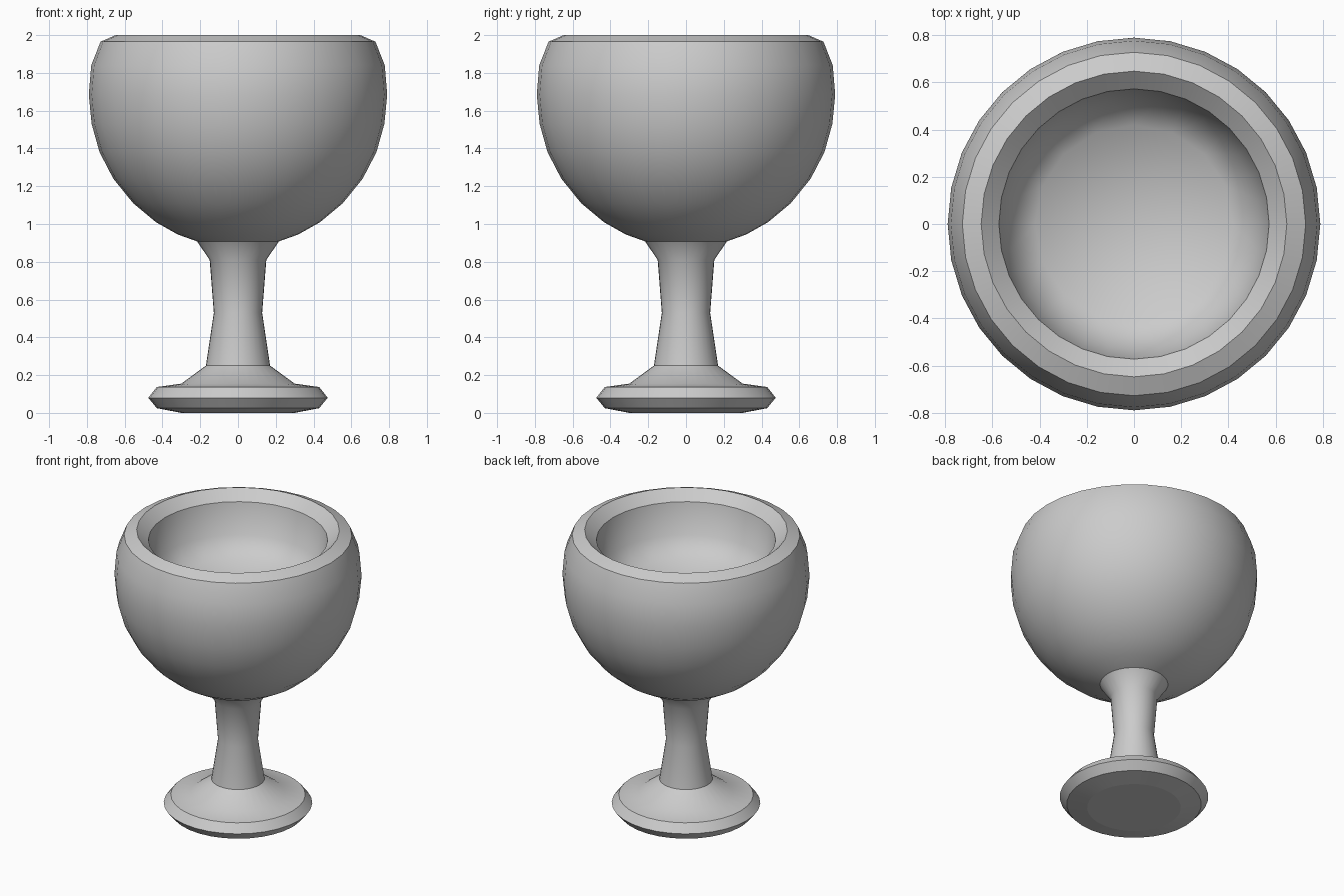
import bpy
import bmesh
import math

SIDES = 32

old = bpy.data.objects.get("Cube")
if old:
    bpy.data.objects.remove(old, do_unlink=True)

grey = bpy.data.materials.new("plain_grey")
grey.use_nodes = True
colour = (0.6, 0.6, 0.6, 1.0)
grey.diffuse_color = colour
grey.node_tree.nodes["Principled BSDF"].inputs["Base Color"].default_value = colour


def ring(bm, radius, z, count=SIDES):
    """Circle of vertices; a zero radius gives one pole vertex."""
    if radius == 0:
        return [bm.verts.new((0, 0, z))]
    step = math.tau / count
    return [bm.verts.new((radius * math.cos(i * step), radius * math.sin(i * step), z))
            for i in range(count)]


def bridge(bm, a, b):
    """Join two rings; b may have equal sides, half the sides or be a pole."""
    n = len(a)
    for i in range(n):
        j = (i + 1) % n
        if len(b) == 1:
            bm.faces.new((a[i], a[j], b[0]))
        elif len(b) == n:
            bm.faces.new((a[i], a[j], b[j], b[i]))
        else:
            # Alternating triangles onto a ring with half the sides
            k = (i + 1) // 2 % len(b)
            bm.faces.new((a[i], a[j], b[k]))
            if i % 2:
                bm.faces.new((a[i], b[k], b[k - 1]))


def lathe(name, profile, angle):
    """Turned part from (radius, height, sides) steps."""
    bm = bmesh.new()
    rings = [ring(bm, *step) for step in profile]
    for a, b in zip(rings, rings[1:]):
        bridge(bm, a, b)
    mesh = bpy.data.meshes.new(name)
    bm.to_mesh(mesh)
    bm.free()
    mesh.materials.append(grey)
    obj = bpy.data.objects.new(name, mesh)
    bpy.context.collection.objects.link(obj)
    bpy.ops.object.select_all(action="DESELECT")
    obj.select_set(True)
    bpy.context.view_layer.objects.active = obj
    bpy.ops.object.shade_smooth_by_angle(angle=math.radians(angle))
    return obj


# Foot and waisted stem, turned from the underside up
lathe("foot_and_stem", [
    (0.30, 0.0), (0.43, 0.025), (0.475, 0.08), (0.43, 0.137), (0.30, 0.155),
    (0.17, 0.25), (0.128, 0.53), (0.15, 0.81), (0.217, 0.908)], 32)

# Flat underside of the foot
bm = bmesh.new()
bm.faces.new(list(reversed(ring(bm, 0.30, 0.0))))
mesh = bpy.data.meshes.new("foot_underside")
bm.to_mesh(mesh)
bm.free()
mesh.materials.append(grey)
bpy.context.collection.objects.link(bpy.data.objects.new("foot_underside", mesh))

# Rounded bowl with bevelled rim
lathe("bowl_and_rim", [
    (0.217, 0.908), (0.32, 0.945), (0.435, 1.01), (0.555, 1.11), (0.66, 1.24),
    (0.733, 1.38), (0.775, 1.53), (0.79, 1.685), (0.777, 1.84), (0.728, 1.965),
    (0.648, 2.0), (0.573, 1.934)], 24)

# Hollow with faceted lower band and nearly flat floor
lathe("bowl_hollow", [
    (0.573, 1.934), (0.53, 1.72), (0.42, 1.6, SIDES // 2), (0, 1.58)], 89)
